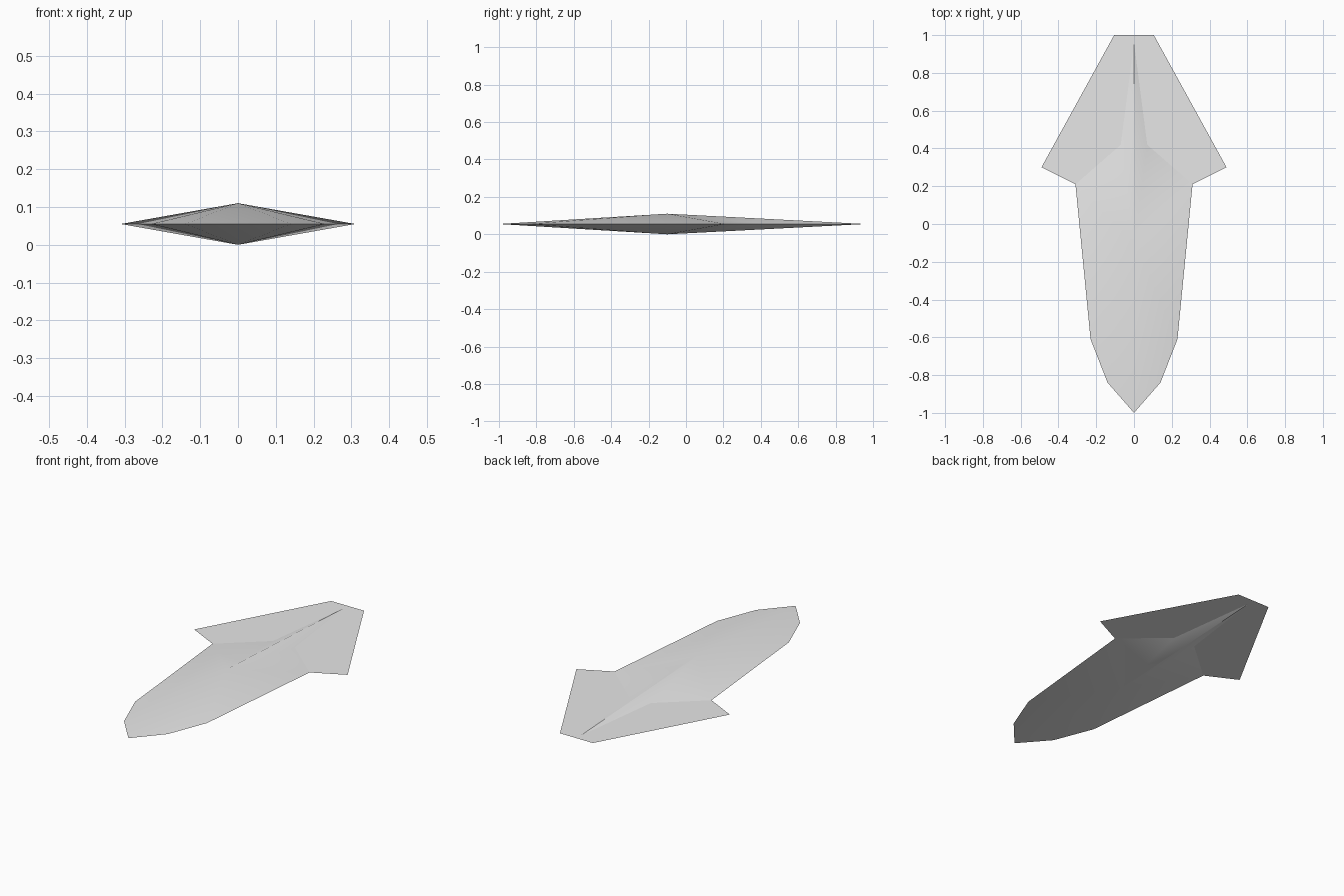
import bpy
import bmesh
import math

cube = bpy.data.objects.get("Cube")
if cube:
    bpy.data.objects.remove(cube, do_unlink=True)

MID = 0.055      # height of the rim and of the fin sheet
PEAK_Y = -0.10   # where the body is thickest

grey = bpy.data.materials.new("light_grey")
grey.use_nodes = True
grey.diffuse_color = (0.8, 0.8, 0.8, 1)
grey.node_tree.nodes["Principled BSDF"].inputs["Base Color"].default_value = (0.8, 0.8, 0.8, 1)


def mirrored(half):
    """Closed counter-clockwise outline from its +x half, listed front to back."""
    return half + [(-x, y) for x, y in reversed(half) if x > 0]


def add_object(name, bm):
    mesh = bpy.data.meshes.new(name)
    bm.to_mesh(mesh)
    bm.free()
    mesh.materials.append(grey)
    obj = bpy.data.objects.new(name, mesh)
    bpy.context.collection.objects.link(obj)
    return obj


# Body: outline rising to one peak above and one below
outline = mirrored([(0, -1.0), (0.14, -0.84), (0.23, -0.61), (0.31, 0.21),
                    (0.07, 0.42), (0, 0.96)])
bm = bmesh.new()
rim = [bm.verts.new((x, y, MID)) for x, y in outline]
top = bm.verts.new((0, PEAK_Y, 2 * MID))
bottom = bm.verts.new((0, PEAK_Y, 0))
for a, b in zip(rim, rim[1:] + rim[:1]):
    bm.faces.new((a, b, top))
    bm.faces.new((b, a, bottom))
body = add_object("body", bm)

# Tail fin: flat swept sheet through the rear of the body
bm = bmesh.new()
bm.faces.new([bm.verts.new((x, y, MID)) for x, y in
              mirrored([(0.31, 0.21), (0.49, 0.30), (0.105, 1.0)])])
add_object("tail_fin", bm)

# Soft shading on the body, with the rim kept sharp
bpy.ops.object.select_all(action="DESELECT")
body.select_set(True)
bpy.context.view_layer.objects.active = body
bpy.ops.object.shade_smooth_by_angle(angle=math.radians(30))
